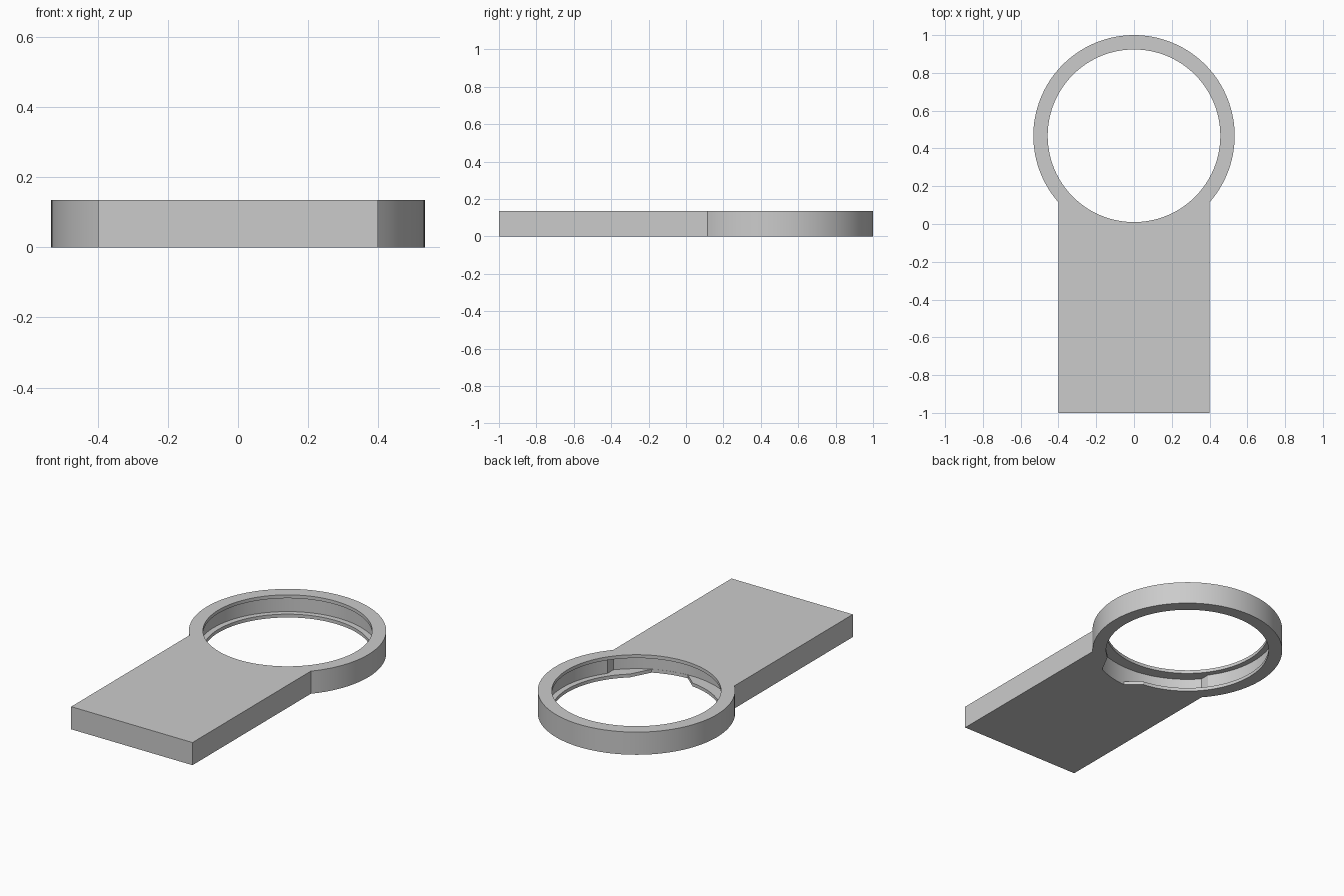
import bpy, bmesh
from math import acos, cos, sin, pi, radians

cube = bpy.data.objects.get("Cube")
if cube:
    bpy.data.objects.remove(cube, do_unlink=True)

HEIGHT, LIP = 0.135, 0.02
CENTRE_Y = 0.467
OUTER, HOLE, GROOVE, POCKET = 0.533, 0.457, 0.49, 0.525
HALF_WIDTH, POCKET_HALF = 0.4, 0.395

grey = bpy.data.materials.new("plain_grey")
grey.use_nodes = True
colour = (0.6, 0.6, 0.6, 1)
grey.diffuse_color = colour
grey.node_tree.nodes["Principled BSDF"].inputs["Base Color"].default_value = colour


def arc(radius, start, end, steps):
    """Points along an arc around the ring centre."""
    angles = [start + (end - start) * i / steps for i in range(steps + 1)]
    return [(radius * cos(a), CENTRE_Y + radius * sin(a)) for a in angles]


def prism(name, outline, bottom, top):
    """Extrude a flat outline between two heights."""
    bm = bmesh.new()
    face = bm.faces.new([bm.verts.new((x, y, bottom)) for x, y in outline])
    out = bmesh.ops.extrude_face_region(bm, geom=[face])
    moved = [v for v in out["geom"] if isinstance(v, bmesh.types.BMVert)]
    bmesh.ops.translate(bm, verts=moved, vec=(0, 0, top - bottom))
    bmesh.ops.recalc_face_normals(bm, faces=bm.faces)
    mesh = bpy.data.meshes.new(name)
    bm.to_mesh(mesh)
    bm.free()
    obj = bpy.data.objects.new(name, mesh)
    bpy.context.collection.objects.link(obj)
    mesh.materials.append(grey)
    return obj


# Ring and rectangular plate as one outline
a = acos(HALF_WIDTH / OUTER)
body = prism("ring_and_plate",
             arc(OUTER, -a, pi + a, 96) + [(-HALF_WIDTH, -1), (HALF_WIDTH, -1)],
             0, HEIGHT)

# Round opening
hole = prism("hole_cutter", arc(HOLE, 0, 2 * pi, 128)[:-1], -0.1, HEIGHT + 0.1)

# Inner groove, stepping deeper where it runs into the plate
a = acos(POCKET_HALF / GROOVE)
b = acos(POCKET_HALF / POCKET)
groove = prism("groove_cutter",
               arc(GROOVE, -a, pi + a, 96) + arc(POCKET, pi + b, 2 * pi - b, 48),
               LIP, HEIGHT - LIP)

# Tapered notch through the lower lip
notch = prism("notch_cutter",
              arc(0.524, radians(-87), radians(-64), 10)
              + arc(0.45, radians(-48), radians(-98), 1),
              -0.1, HEIGHT / 2)

for cutter in (hole, groove, notch):
    mod = body.modifiers.new(cutter.name, "BOOLEAN")
    mod.operation = "DIFFERENCE"
    mod.solver = "EXACT"
    mod.object = cutter

# Bake the cuts, then remove the cutters
bpy.context.view_layer.update()
graph = bpy.context.evaluated_depsgraph_get()
mesh = bpy.data.meshes.new_from_object(body.evaluated_get(graph))
body.modifiers.clear()
body.data = mesh
for cutter in (hole, groove, notch):
    bpy.data.objects.remove(cutter, do_unlink=True)

bpy.ops.object.select_all(action="DESELECT")
body.select_set(True)
bpy.context.view_layer.objects.active = body
bpy.ops.object.shade_smooth_by_angle(angle=radians(30))
